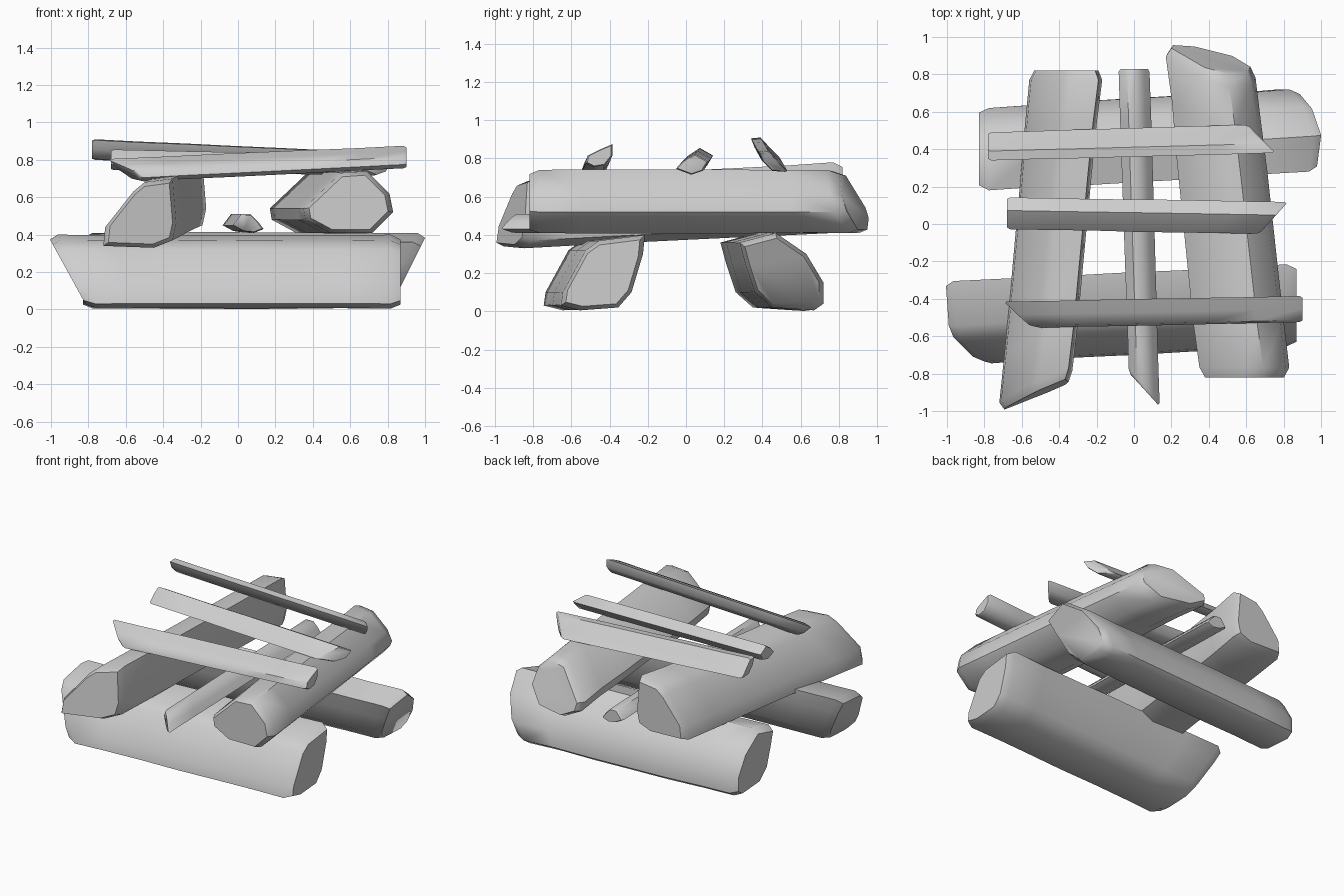
import bpy, bmesh, random
from mathutils import Vector

random.seed(4)
if "Cube" in bpy.data.objects:
    bpy.data.objects.remove(bpy.data.objects["Cube"], do_unlink=True)

# One plain material for all the wood
wood = bpy.data.materials.new("pale_grey")
wood.use_nodes = True
colour = (0.62, 0.62, 0.62, 1)
wood.diffuse_color = colour
bsdf = wood.node_tree.nodes["Principled BSDF"]
bsdf.inputs["Base Color"].default_value = colour
bsdf.inputs["Roughness"].default_value = 0.8


def split_log(name, axis, section, drift, start, end):
    """Loft a (cross, z) section along an axis.
    drift: half the sideways and upward change from start to end.
    start, end: cut position at the centre, and its slope in cross and z."""
    n = len(section)
    mid = sum((Vector(p) for p in section), Vector((0, 0))) / n
    offsets = [Vector(p) - mid for p in section]
    radius = sum(o.length for o in offsets) / n
    chamfer = 0.25 * radius

    # (fraction along, shift from the cut, ring scale)
    stations = [(0, 0, 0.88), (0, chamfer, 1)]
    stations += [(i / 6, 0, random.uniform(0.98, 1.02)) for i in range(1, 6)]
    stations += [(1, -chamfer, 1), (1, 0, 0.88)]

    bm = bmesh.new()
    rings = []
    for t, shift, scale in stations:
        centre = mid + Vector(drift) * (2 * t - 1)
        ring = []
        for o in offsets:
            q = o * scale
            a = start[0] + start[1] * q.x + start[2] * q.y
            b = end[0] + end[1] * q.x + end[2] * q.y
            along = a + (b - a) * t + shift
            c, z = centre + q
            ring.append(bm.verts.new((along, c, z) if axis == "x" else (c, along, z)))
        rings.append(ring)
    for r0, r1 in zip(rings, rings[1:]):
        for i in range(n):
            j = (i + 1) % n
            bm.faces.new((r0[i], r0[j], r1[j], r1[i]))
    bm.faces.new(rings[0])
    bm.faces.new(rings[-1])
    bmesh.ops.recalc_face_normals(bm, faces=bm.faces)

    mesh = bpy.data.meshes.new(name)
    bm.to_mesh(mesh)
    bm.free()
    mesh.materials.append(wood)
    obj = bpy.data.objects.new(name, mesh)
    bpy.context.collection.objects.link(obj)
    bpy.ops.object.select_all(action="DESELECT")
    obj.select_set(True)
    bpy.context.view_layer.objects.active = obj
    bpy.ops.object.shade_smooth_by_angle(angle=0.85)


# Bottom layer: two thick logs running side to side
split_log("bottom_front_log", "x",
          [(-.70, .03), (-.69, .1), (-.57, .32), (-.5, .37), (-.26, .4),
           (-.27, .3), (-.33, .1), (-.4, .02), (-.6, .005)],
          (.045, 0), (-.9, 0, -.55), (.87, 0, 0))
split_log("bottom_back_log", "x",
          [(.23, .36), (.42, .41), (.58, .3), (.67, .15), (.67, .04),
           (.62, .005), (.4, .02), (.31, .1), (.26, .25)],
          (.05, 0), (-.83, 0, 0), (.9, 0, .5))

# Middle layer: two thick logs and a stick running front to back
split_log("middle_right_log", "y",
          [(-.64, .38), (-.63, .48), (-.48, .67), (-.42, .72), (-.27, .74),
           (-.25, .5), (-.27, .41), (-.37, .37)],
          (.08, .04), (-.9, .4, .1), (.82, 0, 0))
split_log("middle_left_log", "y",
          [(.26, .54), (.46, .73), (.6, .74), (.72, .62), (.74, .52),
           (.63, .41), (.4, .41), (.27, .48)],
          (-.09, 0), (-.82, 0, 0), (.88, -.25, -.35))
split_log("middle_stick", "y",
          [(-.055, .45), (-.01, .51), (.04, .51), (.08, .47), (.11, .43),
           (.06, .41), (0, .42)],
          (-.027, 0), (-.89, -1.1, 0), (.83, 0, 0))

# Top layer: three sticks running side to side
split_log("top_front_stick", "x",
          [(-.54, .74), (-.53, .78), (-.47, .81), (-.4, .84), (-.4, .78),
           (-.44, .73), (-.5, .72)],
          (.015, .035), (-.59, -.6, -1), (.9, 0, 0))
split_log("top_middle_stick", "x",
          [(-.04, .76), (0, .8), (.06, .84), (.13, .8), (.1, .75), (.04, .73)],
          (-.012, -.015), (-.68, 0, 0), (.75, .9, 0))
split_log("top_back_stick", "x",
          [(.36, .87), (.41, .875), (.47, .81), (.51, .77), (.5, .765),
           (.43, .77), (.38, .82)],
          (.02, -.035), (-.78, 0, 0), (.68, -1, 0))
